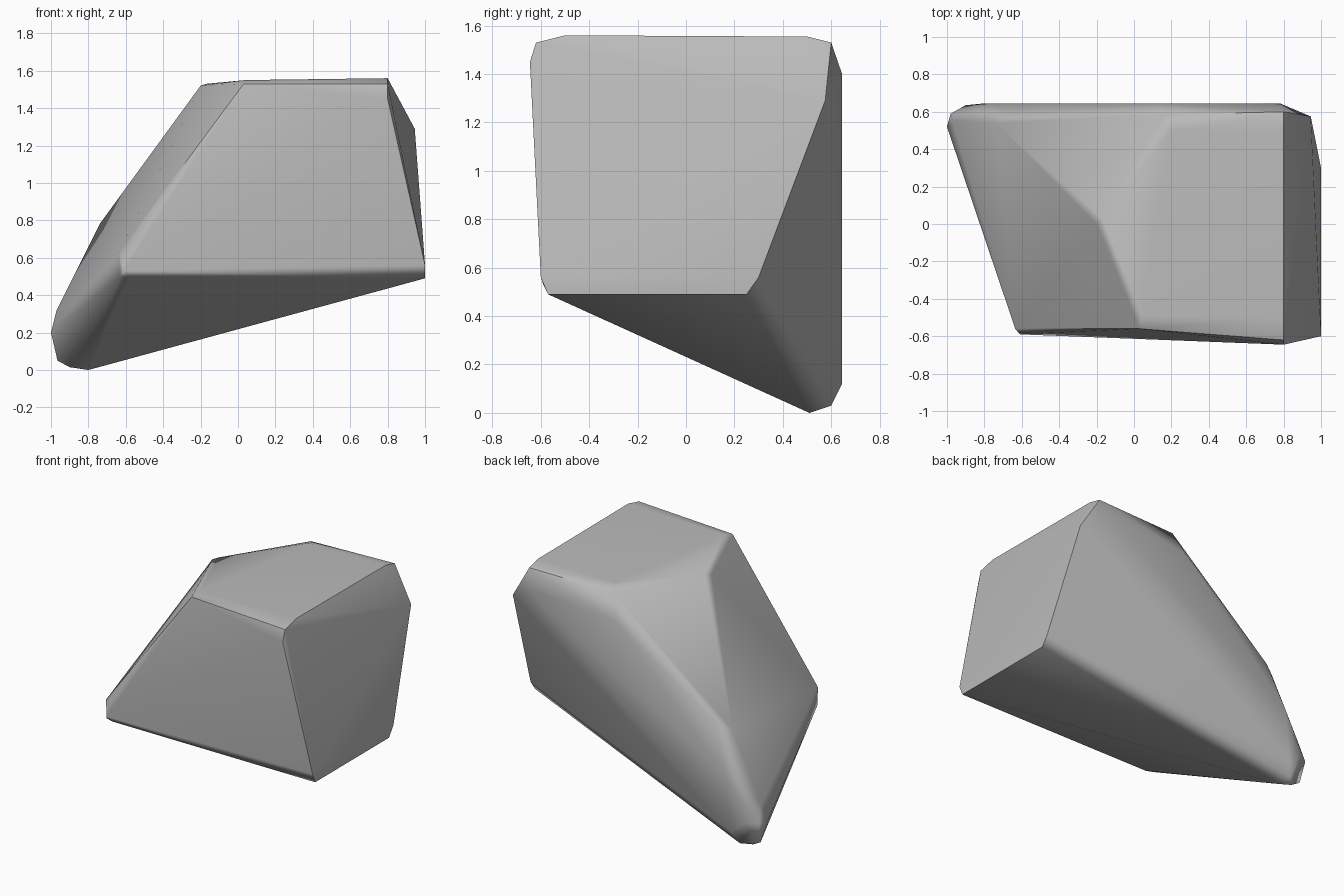
import bpy
import bmesh
import math

default_cube = bpy.data.objects.get("Cube")
if default_cube:
    bpy.data.objects.remove(default_cube, do_unlink=True)

# Corner clusters of the stone, each a worn corner described by a few points
corners = {
    "crown_front_right": [(0.8, -0.5, 1.56), (0.8, -0.62, 1.53), (0.8, -0.645, 1.45)],
    "crown_front_left": [(0.03, -0.56, 1.53), (0.04, -0.48, 1.55)],
    "crown_left": [(-0.2, 0, 1.52), (-0.17, 0.03, 1.53)],
    "crown_back_left": [(0.16, 0.585, 1.52), (0.2, 0.5, 1.55), (0.1, 0.645, 1.36)],
    "crown_back_right": [(0.8, 0.5, 1.555), (0.8, 0.6, 1.53), (0.78, 0.645, 1.4)],
    "shoulder_back_right": [(0.945, 0.575, 1.29)],
    "base_back_right": [(1, 0.25, 0.49), (1, 0.3, 0.56)],
    "base_front_right": [(1, -0.57, 0.49), (1, -0.6, 0.56)],
    "base_front_left": [(-0.58, -0.57, 0.495), (-0.63, -0.56, 0.5),
                        (-0.61, -0.59, 0.53), (-0.635, -0.56, 0.63)],
    "flank_back_left": [(-0.74, 0.54, 0.78), (-0.65, 0.59, 0.82), (-0.76, 0.645, 0.5)],
    "toe": [(-0.97, 0.55, 0.32), (-1, 0.52, 0.2), (-0.98, 0.59, 0.2),
            (-0.965, 0.55, 0.05), (-0.9, 0.54, 0.015), (-0.8, 0.51, 0),
            (-0.84, 0.6, 0.03), (-0.8, 0.645, 0.12), (-0.9, 0.635, 0.2)],
}

# Wrap a single convex skin around all the corners
bm = bmesh.new()
for points in corners.values():
    for point in points:
        bm.verts.new(point)
hull = bmesh.ops.convex_hull(bm, input=list(bm.verts))
loose = [v for v in bm.verts if not v.link_faces]
bmesh.ops.delete(bm, geom=loose, context="VERTS")
bmesh.ops.recalc_face_normals(bm, faces=list(bm.faces))
mesh = bpy.data.meshes.new("rock")
bm.to_mesh(mesh)
bm.free()

rock = bpy.data.objects.new("rock", mesh)
bpy.context.collection.objects.link(rock)

# Plain grey stone
stone = bpy.data.materials.new("stone_grey")
stone.use_nodes = True
colour = (0.5, 0.5, 0.5, 1)
stone.diffuse_color = colour
stone.node_tree.nodes["Principled BSDF"].inputs["Base Color"].default_value = colour
mesh.materials.append(stone)

# Soft worn corners, crisp main ridges
bpy.ops.object.select_all(action="DESELECT")
rock.select_set(True)
bpy.context.view_layer.objects.active = rock
bpy.ops.object.shade_smooth_by_angle(angle=math.radians(45))
weighted = rock.modifiers.new("flat_facets", "WEIGHTED_NORMAL")
weighted.keep_sharp = True
